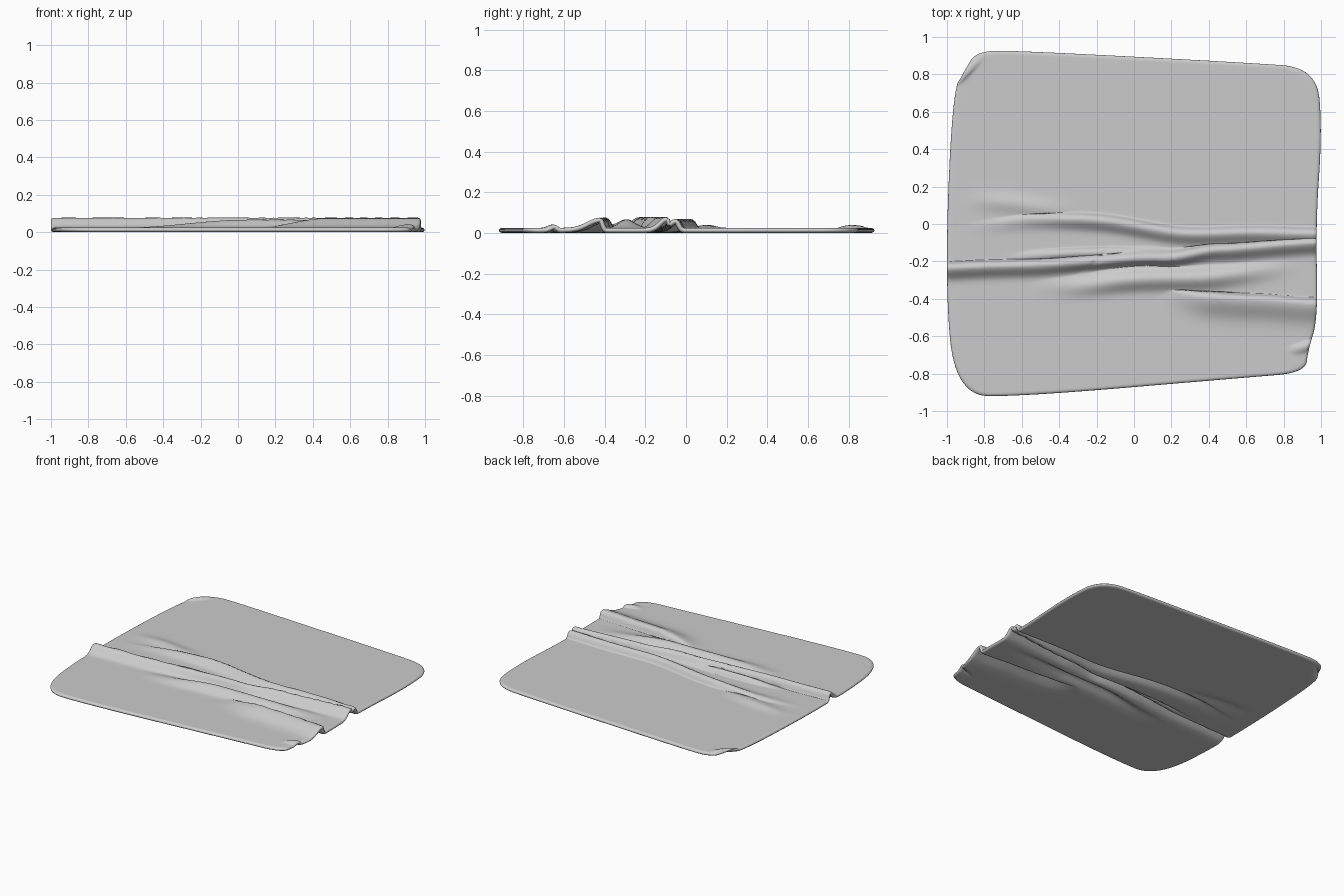
import bpy, bmesh, math
from mathutils import Vector

if "Cube" in bpy.data.objects:
    bpy.data.objects.remove(bpy.data.objects["Cube"])

# Control polygon of the rug outline, rounded below by corner cutting
OUTLINE = [(1, .5), (.965, 0), (.978, -.5), (.925, -.67), (.91, -.79), (.6, -.815),
           (-.6, -.917), (-.95, -.91), (-1.005, -.3), (-.965, .7), (-.9, .81), (-.84, .92),
           (-.6, .92), (.6, .857), (.97, .83)]

# Wrinkles: height, front width, back width, middle twist, crest path
FOLDS = [
    (.053, .048, .013, 1, [(-1, -.23), (-.2, -.2), (.15, -.178), (.45, -.135), (1, -.09)]),
    (.044, .045, .018, 0, [(-.95, -.01), (-.38, .035), (.35, -.046), (1, -.045)]),
    (.014, .045, .045, 0, [(-.95, .13), (-.28, .07)]),
    (.03, .028, .014, 0, [(-.7, -.18), (-.3, -.148), (.2, -.15)]),
    (.042, .05, .04, 0, [(-.6, -.34), (.3, -.285), (.94, -.235)]),
    (.05, .085, .014, 0, [(.1, -.36), (.65, -.405), (1, -.418)]),
    (.016, .02, .02, 0, [(-1, .74), (-.8, .88)]),
    (.016, .025, .015, 0, [(.82, -.68), (1, -.63)]),
]
HALF = 0.0125     # half the rug thickness
RIM = 0.02        # width of the rounded rim


def smooth(t):
    t = min(max(t, 0), 1)
    return t * t * (3 - 2 * t)


def rounded_loop(pts, rounds=5):
    pts = [Vector(p) for p in pts]
    for _ in range(rounds):
        pts = [a.lerp(b, t) for a, b in zip(pts, pts[1:] + pts[:1]) for t in (.25, .75)]
    return pts


LOOP = rounded_loop(OUTLINE)
SCALE = 1 / max(abs(p.x) for p in LOOP)
POLAR = sorted((math.atan2(p.y, p.x), p * SCALE) for p in LOOP)
TURN = 2 * math.pi
POLAR = ([(POLAR[-1][0] - TURN, POLAR[-1][1])] + POLAR + [(POLAR[0][0] + TURN, POLAR[0][1])])


def outline_point(angle):
    # where a ray from the centre meets the outline
    lo, hi = 0, len(POLAR) - 1
    while hi - lo > 1:
        mid = (lo + hi) // 2
        lo, hi = (mid, hi) if POLAR[mid][0] <= angle else (lo, mid)
    a, b = POLAR[lo][1], POLAR[hi][1]
    d = Vector((math.cos(angle), math.sin(angle)))
    e = b - a
    return d * ((a.x * e.y - a.y * e.x) / (d.x * e.y - d.y * e.x))


def fold_height(fold, x, y):
    h, front, back, twist, path = fold
    start, end = path[0][0], path[-1][0]
    # fade out unless the wrinkle runs off the edge
    reach = .42 * (end - start)
    if start > -.96:
        h *= smooth((x - start) / reach)
    if end < .96:
        h *= smooth((end - x) / reach)
    if h <= 0:
        return 0
    x = min(max(x, start), end)
    for a, b in zip(path, path[1:]):
        if x <= b[0]:
            break
    crest = a[1] + (b[1] - a[1]) * smooth((x - a[0]) / (b[0] - a[0]))
    crest += .004 * math.sin(9 * x + 50 * h)
    bump = twist * math.exp(-(x * 3) ** 2)
    d = y - crest
    w = front - .026 * bump if d < 0 else back + .02 * bump
    return h * math.exp(-(d / w) ** 2) if abs(d) < 4 * w else 0


def height(x, y):
    return sum(fold_height(f, x, y) ** 3 for f in FOLDS) ** (1 / 3)


def spaced(n):
    # even grid steps, with extra rows close together at the rim
    inner = [(2 * i / n - 1) * (1 - RIM) for i in range(n + 1)]
    rim = [1 - RIM * (1 - math.sin(math.pi * k / 10)) for k in range(1, 6)]
    return [-r for r in reversed(rim)] + inner + rim


# Rug: top and bottom skins share their edge vertices
us, vs = spaced(100), spaced(250)
bm = bmesh.new()
top, bottom = [], []
for v in vs:
    top.append([])
    bottom.append([])
    for u in us:
        s = max(abs(u), abs(v))
        x, y = outline_point(math.atan2(v * .91, u)) * s
        e = .003
        z = height(x, y)
        n = Vector(((height(x - e, y) - height(x + e, y)) / (2 * e),
                    (height(x, y - e) - height(x, y + e)) / (2 * e), 1)).normalized()
        k = max(0, 1 - (1 - s) / RIM)
        thick = HALF * math.sqrt(max(0, 1 - k * k))
        p = Vector((x, y, z))
        tv = bm.verts.new(p + n * thick)
        top[-1].append(tv)
        bottom[-1].append(tv if s >= 1 - 1e-9 else bm.verts.new(p - n * thick))
for j in range(len(vs) - 1):
    for i in range(len(us) - 1):
        for g, step in ((top, 1), (bottom, -1)):
            quad = [g[j][i], g[j][i + 1], g[j + 1][i + 1], g[j + 1][i]]
            bm.faces.new(quad[::step])
low = min(v.co.z for v in bm.verts)
for v in bm.verts:
    v.co.z -= low
for f in bm.faces:
    f.smooth = True
mesh = bpy.data.meshes.new("wrinkled_rug")
bm.to_mesh(mesh)
bm.free()
rug = bpy.data.objects.new("wrinkled_rug", mesh)
bpy.context.collection.objects.link(rug)
